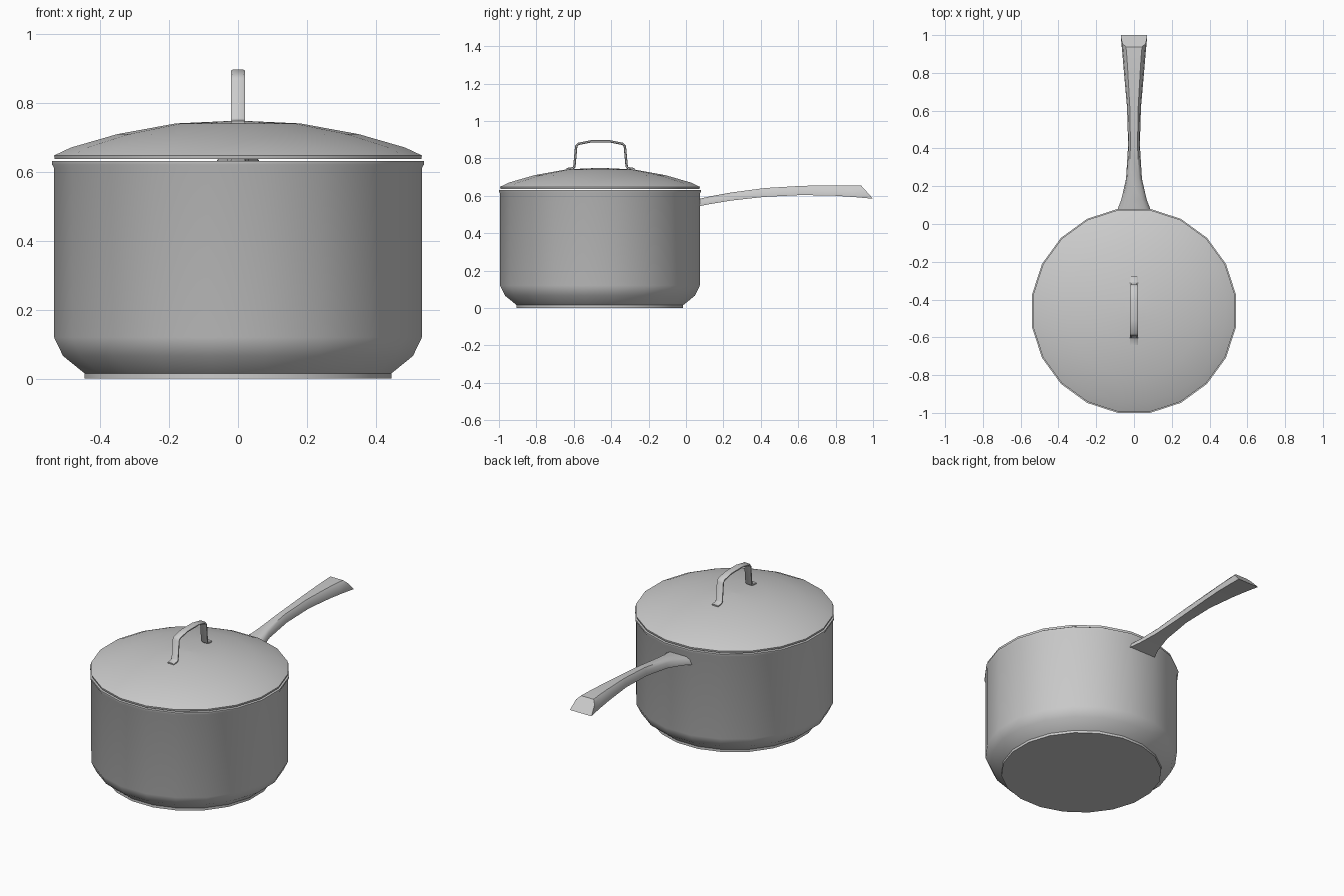
import bpy, bmesh, math
from mathutils import Vector

if "Cube" in bpy.data.objects:
    bpy.data.objects.remove(bpy.data.objects["Cube"])

SIDES = 20
CENTRE_Y = -0.46


def finish(name, bm, angle=40):
    bmesh.ops.remove_doubles(bm, verts=bm.verts, dist=1e-5)
    bmesh.ops.recalc_face_normals(bm, faces=bm.faces)
    me = bpy.data.meshes.new(name)
    bm.to_mesh(me)
    bm.free()
    ob = bpy.data.objects.new(name, me)
    bpy.context.collection.objects.link(ob)
    bpy.ops.object.select_all(action='DESELECT')
    ob.select_set(True)
    bpy.context.view_layer.objects.active = ob
    bpy.ops.object.shade_smooth_by_angle(angle=math.radians(angle))
    return ob


def skin(bm, rings, caps=True):
    """Bridge equal-length closed rings of points, optionally capping both ends."""
    loops = [[bm.verts.new(p) for p in r] for r in rings]
    for a, b in zip(loops, loops[1:]):
        for i in range(len(a)):
            j = (i + 1) % len(a)
            bm.faces.new((a[i], a[j], b[j], b[i]))
    if caps:
        bm.faces.new(loops[0])
        bm.faces.new(loops[-1])


def lathe(name, profile):
    """Revolve (flat-to-centre radius, z) points; flats face the axes."""
    k = 1 / math.cos(math.pi / SIDES)
    rings = []
    for r, z in profile:
        rings.append([(r * k * math.cos((i + .5) * math.tau / SIDES),
                       CENTRE_Y + r * k * math.sin((i + .5) * math.tau / SIDES), z)
                      for i in range(SIDES)])
    bm = bmesh.new()
    skin(bm, rings)
    return finish(name, bm)


# Pot: base disc, rounded shoulder, wall, flared rim, then the inside
lathe("pot_body", [(0.445, 0), (0.445, 0.015), (0.508, 0.066), (0.534, 0.12),
                   (0.534, 0.612), (0.54, 0.622), (0.54, 0.632), (0.522, 0.632),
                   (0.518, 0.612), (0.518, 0.125), (0.495, 0.075), (0.44, 0.03)])

# Lid: shallow dome with thin edge and concave underside
lathe("lid", [(0.005, 0.738), (0.19, 0.73), (0.35, 0.699), (0.48, 0.66),
              (0.515, 0.637), (0.532, 0.637), (0.534, 0.648), (0.485, 0.671),
              (0.35, 0.71), (0.18, 0.741), (0.005, 0.749)])

# Lid handle: flat strap swept along a mirrored path, feet turned outward
half = [(0.182, 0.742), (0.148, 0.747), (0.140, 0.755), (0.130, 0.865), (0.120, 0.877), (0.05, 0.891)]
path = [Vector((0, -y, z)) for y, z in half] + [Vector((0, y, z)) for y, z in reversed(half)]
rings = []
for i, p in enumerate(path):
    t = (path[min(i + 1, len(path) - 1)] - path[max(i - 1, 0)]).normalized()
    n = Vector((0, -t.z, t.y)) * 0.0065
    ring = []
    for sx, s in ((-.021, -.5), (-.015, -1), (.015, -1), (.021, -.5),
                  (.021, .5), (.015, 1), (-.015, 1), (-.021, .5)):
        ring.append(p + n * s + Vector((sx, CENTRE_Y + 0.003, 0)))
    rings.append(ring)
bm = bmesh.new()
skin(bm, rings)
finish("lid_handle", bm)

# Long handle: sections of (y bottom, y top, half width, z bottom, z top)
sections = [(0.065, 0.065, 0.092, 0.543, 0.582), (0.13, 0.13, 0.067, 0.556, 0.597),
            (0.24, 0.24, 0.042, 0.574, 0.617), (0.42, 0.42, 0.031, 0.594, 0.641),
            (0.62, 0.62, 0.037, 0.604, 0.653), (0.80, 0.79, 0.053, 0.600, 0.656),
            (0.90, 0.87, 0.061, 0.593, 0.656), (1.0, 0.937, 0.07, 0.584, 0.654)]
outline = [(-1, 0), (1, 0), (1, .12), (.88, .7), (.6, 1), (-.6, 1), (-.88, .7), (-1, .12)]
bm = bmesh.new()
skin(bm, [[(u * w, y0 + (y1 - y0) * v, z0 + (z1 - z0) * v) for u, v in outline]
          for y0, y1, w, z0, z1 in sections])
finish("long_handle", bm, 45)
